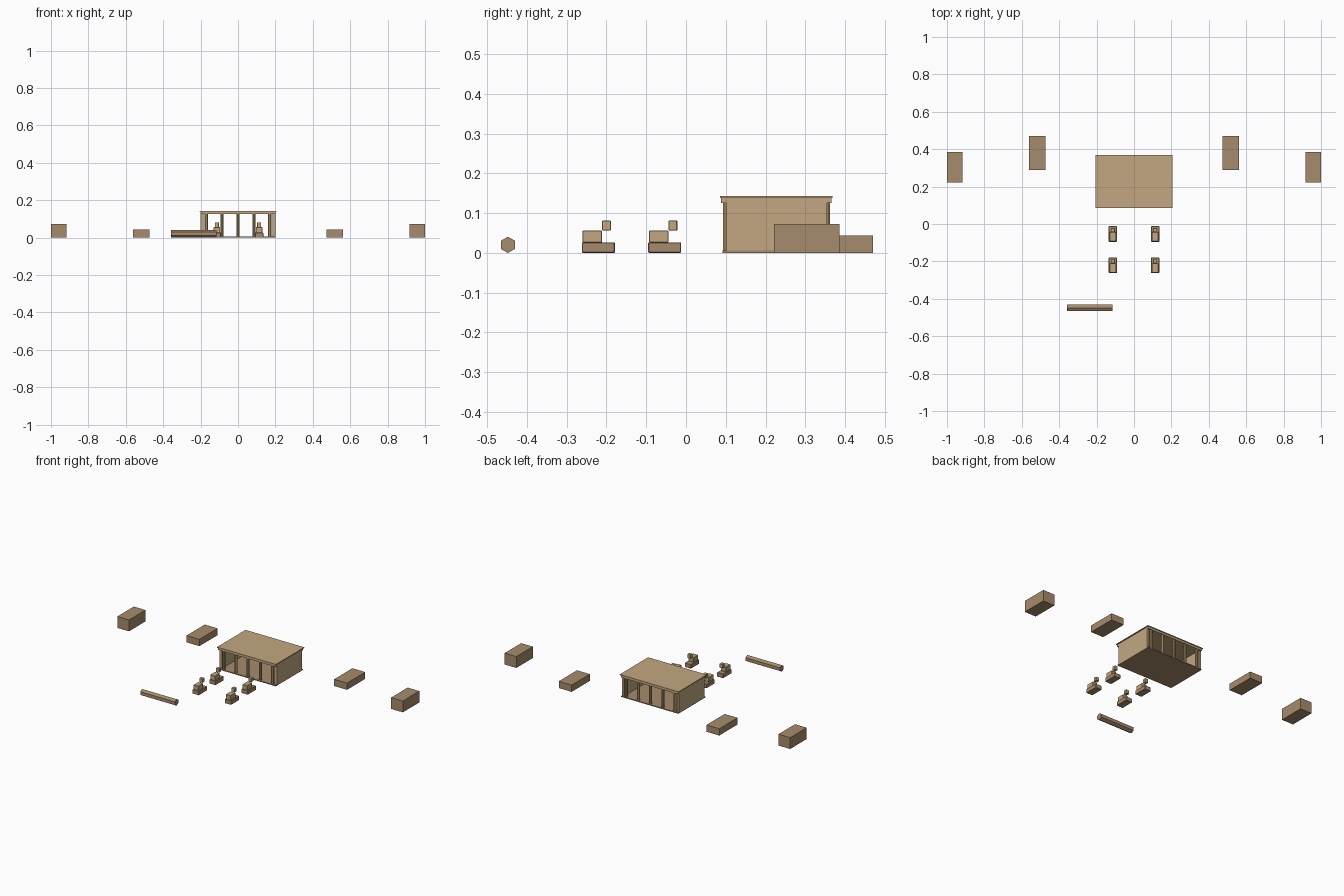
import bpy
import bmesh
from math import pi

if "Cube" in bpy.data.objects:
    bpy.data.objects.remove(bpy.data.objects["Cube"])


def material(name, r, g, b):
    m = bpy.data.materials.new(name)
    m.diffuse_color = (r, g, b, 1)
    m.use_nodes = True
    m.node_tree.nodes["Principled BSDF"].inputs["Base Color"].default_value = m.diffuse_color
    return m


SAND = material("pale_sandstone", 0.54, 0.39, 0.22)
GOLD = material("golden_stone", 0.54, 0.37, 0.16)
BROWN = material("brown_stone", 0.38, 0.26, 0.15)


def finish(name, bm, mat):
    mesh = bpy.data.meshes.new(name)
    bm.to_mesh(mesh)
    bm.free()
    mesh.materials.append(mat)
    obj = bpy.data.objects.new(name, mesh)
    bpy.context.collection.objects.link(obj)
    return obj


def box(name, x, y, z, mat, bevel=0):
    """Box from (min, max) ranges on each axis."""
    bm = bmesh.new()
    bmesh.ops.create_cube(bm, size=1)
    for v in bm.verts:
        v.co = [r[0] if c < 0 else r[1] for c, r in zip(v.co, (x, y, z))]
    if bevel:
        bmesh.ops.bevel(bm, geom=bm.edges[:], offset=bevel, segments=1, affect='EDGES')
    return finish(name, bm, mat)


def cylinder(name, loc, radius, length, sides, mat, rot=(0, 0, 0)):
    bm = bmesh.new()
    bmesh.ops.create_cone(bm, cap_ends=True, segments=sides, radius1=radius,
                          radius2=radius, depth=length)
    obj = finish(name, bm, mat)
    obj.location = loc
    obj.rotation_euler = rot
    return obj


# Pavilion: floor, stepped roof
box("floor", (-0.2, 0.2), (0.092, 0.363), (0, 0.006), BROWN)
box("roof_beam", (-0.2, 0.2), (0.088, 0.366), (0.125, 0.139), SAND)
box("roof_slab", (-0.206, 0.206), (0.085, 0.369), (0.138, 0.143), SAND)

# Solid side walls
for side, s in (("left", -1), ("right", 1)):
    box(side + "_wall", sorted((s * 0.185, s * 0.2)), (0.102, 0.355), (0.004, 0.126), SAND)

# Colonnades on the open front and back
for row, y in (("front", 0.1015), ("back", 0.3535)):
    for i in range(5):
        cylinder(f"{row}_column_{i + 1}", ((i - 2) * 0.085, y, 0.065),
                 0.009, 0.122, 8, GOLD, (0, 0, pi / 8))

# Crouching statues lining the approach
for s in (-1, 1):
    for row, y in enumerate((-0.095, -0.262)):
        tag = f"{'left' if s < 0 else 'right'}_{row + 1}"
        cx = s * 0.113
        for part, half, y0, y1, z0, z1, mat in (
                ("plinth", 0.022, 0, 0.083, 0, 0.026, BROWN),
                ("body", 0.017, 0.002, 0.051, 0.026, 0.056, SAND),
                ("head", 0.011, 0.051, 0.073, 0.056, 0.081, SAND)):
            box(f"statue_{part}_{tag}", (cx - half, cx + half), (y + y0, y + y1),
                (z0, z1), mat, 0.0015)

# Stone blocks on both sides
for side, s in (("left", -1), ("right", 1)):
    box(side + "_outer_block", sorted((s * 0.918, s)), (0.221, 0.386), (0, 0.072), BROWN)
    box(side + "_inner_block", sorted((s * 0.472, s * 0.562)), (0.288, 0.47), (0, 0.043), BROWN)

# Fallen six-sided column
cylinder("fallen_column", (-0.237, -0.448, 0.02), 0.0205, 0.242, 6, BROWN,
         (pi / 2, 0, pi / 2))
# Turn the hexagon so a flat side faces down
for v in bpy.data.objects["fallen_column"].data.vertices:
    v.co.x, v.co.y = v.co.x, v.co.y
